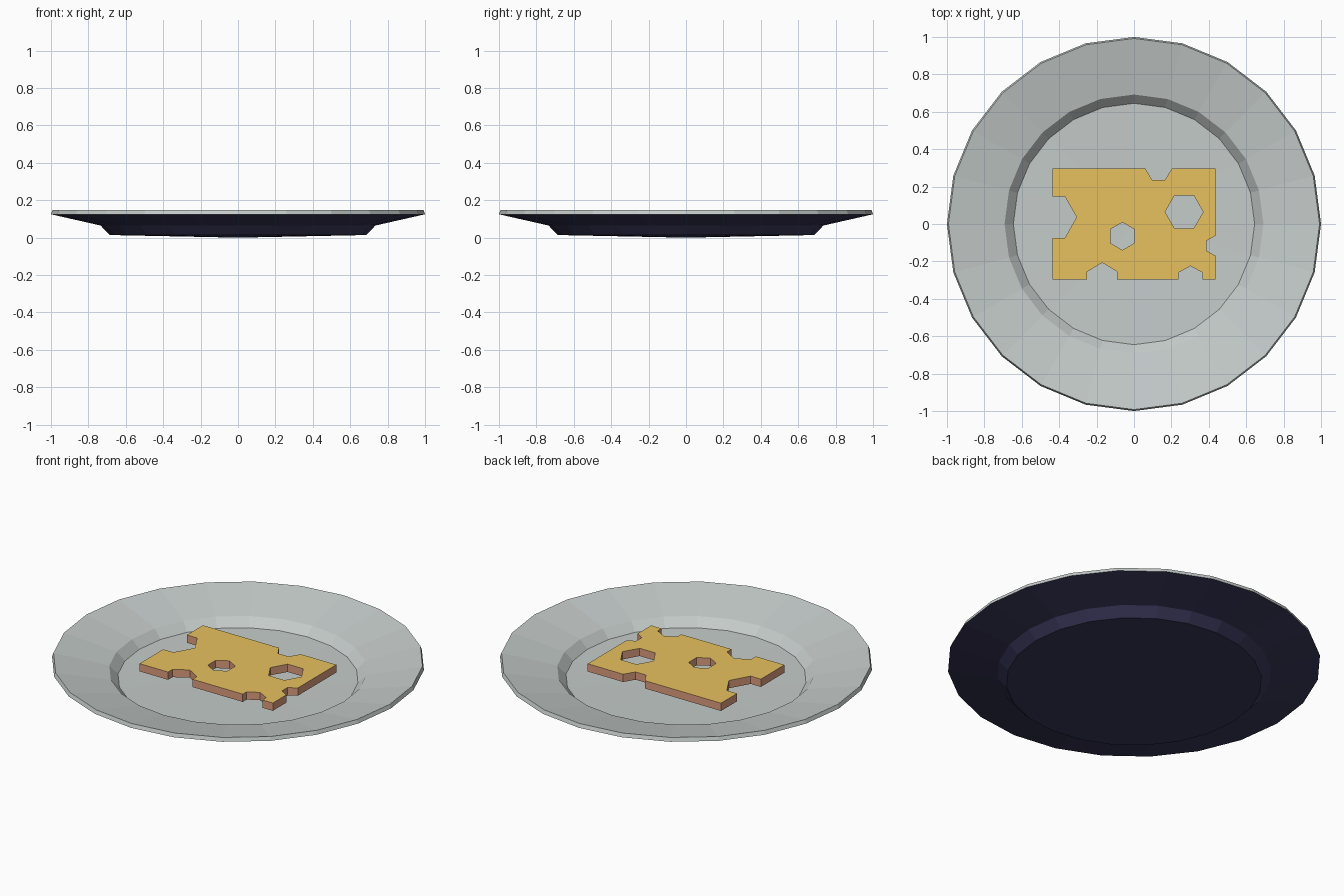
import bpy, bmesh, math

if "Cube" in bpy.data.objects:
    bpy.data.objects.remove(bpy.data.objects["Cube"])


def material(name, rgb):
    m = bpy.data.materials.new(name)
    lin = [((c / 255 + 0.055) / 1.055) ** 2.4 for c in rgb]
    m.diffuse_color = (*lin, 1)
    m.use_nodes = True
    m.node_tree.nodes["Principled BSDF"].inputs["Base Color"].default_value = m.diffuse_color
    return m


GLAZE = material("pale grey glaze", (197, 204, 202))
BASE = material("dark navy underside", (56, 54, 88))
CHEESE = material("cheese yellow", (232, 194, 96))
RIND = material("cheese brown side", (220, 157, 126))


def add_object(name, mesh, mats):
    ob = bpy.data.objects.new(name, mesh)
    bpy.context.collection.objects.link(ob)
    for m in mats:
        mesh.materials.append(m)
    return ob


# Plate: one closed profile (radius, z) turned in 24 steps, top centre to bottom centre
PROFILE = [(0, 0.022), (0.645, 0.035), (0.692, 0.083), (0.992, 0.147),
           (1.0, 0.125), (0.735, 0.065), (0.685, 0.014), (0, 0.0)]
SIDES = 24
bm = bmesh.new()
rings = []
for r, z in PROFILE:
    n = SIDES if r else 1
    rings.append([bm.verts.new((r * math.cos(2 * math.pi * i / SIDES),
                                r * math.sin(2 * math.pi * i / SIDES), z))
                  for i in range(n)])
for k, (a, b) in enumerate(zip(rings, rings[1:])):
    for i in range(SIDES):
        j = (i + 1) % SIDES
        quad = [a[i % len(a)], b[i % len(b)], b[j % len(b)], a[j % len(a)]]
        face = bm.faces.new(list(dict.fromkeys(quad)))
        face.material_index = 1 if k >= 4 else 0   # underside of the plate
bmesh.ops.recalc_face_normals(bm, faces=bm.faces)
mesh = bpy.data.meshes.new("plate")
bm.to_mesh(mesh)
bm.free()
plate = add_object("plate", mesh, [GLAZE, BASE])


# Cheese slice: notched outline with two hexagonal holes, as a filled extruded curve
def hexagon(cx, cy, r, turn):
    return [(cx + r * math.cos(turn + i * math.pi / 3),
             cy + r * math.sin(turn + i * math.pi / 3)) for i in range(6)]


OUTLINE = [(-0.437, 0.297), (0.06, 0.297), (0.097, 0.235), (0.165, 0.235), (0.203, 0.297),
           (0.435, 0.297), (0.435, -0.063), (0.387, -0.09), (0.387, -0.142), (0.435, -0.17),
           (0.435, -0.296), (0.367, -0.296), (0.367, -0.26), (0.302, -0.225), (0.238, -0.26),
           (0.238, -0.296), (-0.09, -0.296), (-0.09, -0.255), (-0.17, -0.207), (-0.25, -0.255),
           (-0.25, -0.296), (-0.437, -0.296), (-0.437, -0.075), (-0.37, -0.075),
           (-0.307, 0.037), (-0.37, 0.147), (-0.437, 0.147)]
HOLES = [hexagon(0.268, 0.065, 0.102, 0), hexagon(-0.062, -0.065, 0.074, math.pi / 6)]
Z_LOW, Z_HIGH = 0.073, 0.119

curve = bpy.data.curves.new("cheese_outline", "CURVE")
curve.dimensions = "2D"
curve.fill_mode = "BOTH"
curve.extrude = (Z_HIGH - Z_LOW) / 2
for loop in [OUTLINE] + HOLES:
    sp = curve.splines.new("POLY")
    sp.points.add(len(loop) - 1)
    for p, (x, y) in zip(sp.points, loop):
        p.co = (x, y, 0, 1)
    sp.use_cyclic_u = True
helper = bpy.data.objects.new("cheese_outline", curve)
bpy.context.collection.objects.link(helper)
bpy.context.view_layer.update()
deps = bpy.context.evaluated_depsgraph_get()
mesh = bpy.data.meshes.new_from_object(helper.evaluated_get(deps))
bpy.data.objects.remove(helper)

bm = bmesh.new()
bm.from_mesh(mesh)
bmesh.ops.remove_doubles(bm, verts=bm.verts, dist=0.0005)
bmesh.ops.recalc_face_normals(bm, faces=bm.faces)
for f in bm.faces:
    f.smooth = False
bm.to_mesh(mesh)
bm.free()
mesh.materials.clear()
cheese = add_object("cheese_slice", mesh, [CHEESE, RIND])
for f in mesh.polygons:   # cut sides are brown
    f.material_index = 0 if abs(f.normal.z) > 0.5 else 1
cheese.location.z = (Z_LOW + Z_HIGH) / 2
